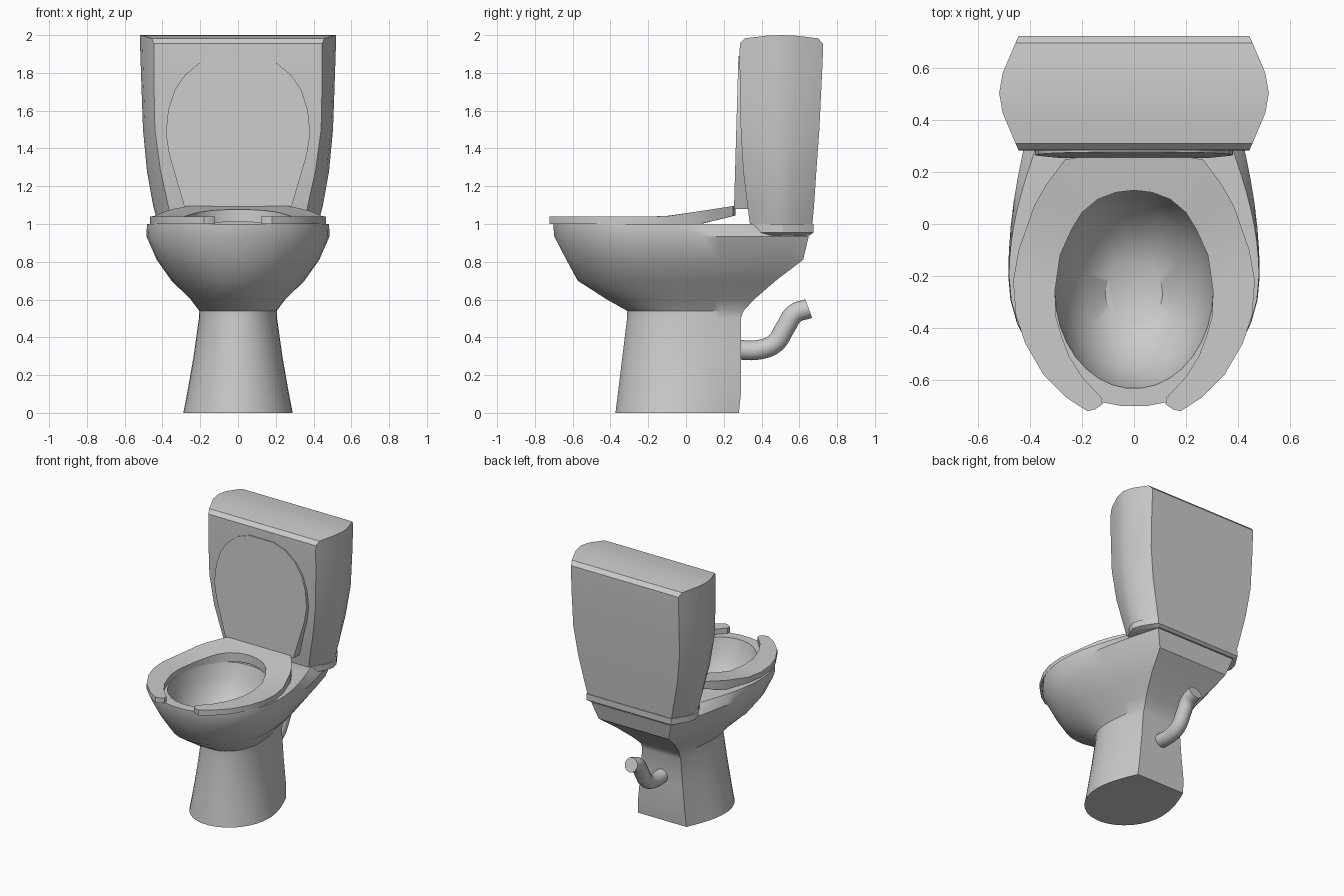
import bpy
from math import sin, cos, pi

if "Cube" in bpy.data.objects:
    bpy.data.objects.remove(bpy.data.objects["Cube"])


def make(name, verts, faces, angle=35):
    me = bpy.data.meshes.new(name)
    me.from_pydata(verts, [], faces)
    ob = bpy.data.objects.new(name, me)
    bpy.context.collection.objects.link(ob)
    bpy.ops.object.select_all(action='DESELECT')
    ob.select_set(True)
    bpy.context.view_layer.objects.active = ob
    bpy.ops.object.mode_set(mode='EDIT')
    bpy.ops.mesh.select_all(action='SELECT')
    bpy.ops.mesh.normals_make_consistent(inside=False)
    bpy.ops.object.mode_set(mode='OBJECT')
    bpy.ops.object.shade_smooth_by_angle(angle=angle * pi / 180)
    return ob


def loft(name, rings, strips=False, angle=35):
    """Bridge closed rings; cap the ends with one face, or with left-right strips."""
    n = len(rings[0])
    verts = [p for r in rings for p in r]
    faces = [(i * n + j, i * n + (j + 1) % n, (i + 1) * n + (j + 1) % n, (i + 1) * n + j)
             for i in range(len(rings) - 1) for j in range(n)]
    for b in (0, len(verts) - n):
        if strips:
            faces += [(b + j, b + j + 1, b + n - 2 - j, b + n - 1 - j) for j in range(n // 2 - 1)]
        else:
            faces.append(tuple(range(b, b + n)))
    return make(name, verts, faces, angle)


def mirrored(half):
    return half + [(-p[0],) + tuple(p[1:]) for p in reversed(half)]


# Bowl and pedestal: D-shaped sections outside, rounded sections inside
def section(z, front, back, w, bw, yc, rounded=False, n=9):
    half = []
    for k in range(n):
        a = k / n * pi / 2
        y = yc + (back - yc) * (cos(a) if rounded else 1 - k / n)
        half.append((bw + (w - bw) * sin(a), y, z))
    for k in range(n):
        a = k / (n - 0.5) * pi / 2
        half.append((w * cos(a), yc + (front - yc) * sin(a), z))
    return mirrored(half)


outer = [(0, -.375, .28, .29, .20, -.05), (.1, -.362, .29, .27, .195, -.05),
         (.3, -.338, .29, .235, .175, -.05), (.5, -.313, .29, .207, .16, -.05),
         (.54, -.312, .305, .205, .16, -.06), (.6, -.42, .36, .25, .19, -.09),
         (.7, -.575, .475, .352, .24, -.14), (.81, -.635, .62, .43, .29, -.18),
         (.935, -.70, .65, .485, .33, -.2), (1.0, -.705, .36, .482, .355, -.2)]
inner = [(1.0, -.635, .13, .305, .03, -.26), (.9, -.61, .10, .29, .03, -.26),
         (.8, -.56, .05, .25, .03, -.27), (.71, -.48, -.04, .19, .02, -.27),
         (.65, -.38, -.15, .11, .01, -.27)]
loft("bowl_and_pedestal", [section(*s) for s in outer] + [section(*s, rounded=True) for s in inner])


# Cistern: bulging sides, arched top
STEPS = (-1, -.88, -.35, 0, .35, .88, 1)


def tank_ring(z, front, back, corner, widest, arch=(0,) * 7):
    shape = (0, .16, .82, 1, .82, .16, 0)
    return mirrored([(corner + (widest - corner) * s, (front + back) / 2 + (back - front) / 2 * t, z + h)
                     for t, s, h in zip(STEPS, shape, arch)])


tank = [(.985, .34, .668, .345, .42), (1.1, .325, .678, .37, .45), (1.28, .303, .69, .41, .482),
        (1.5, .29, .706, .44, .503), (1.75, .285, .718, .445, .512), (1.9, .284, .725, .445, .517)]
top = tank_ring(1.955, .285, .725, .445, .52, (0, .028, .042, .045, .042, .028, 0))
loft("cistern", [tank_ring(*t) for t in tank] + [top], strips=True)

# Plate between the cistern and the bowl
loft("cistern_plate", [tank_ring(.94, .36, .655, .33, .40), tank_ring(.955, .34, .675, .35, .435),
                       tank_ring(1.0, .34, .675, .35, .435)], strips=True, angle=25)

# Seat: open-front ring whose rear lifts upward
edge_out = [(0, .262), (.14, .262), (.265, .25), (.34, .15), (.385, .07), (.445, -.1), (.466, -.22),
            (.456, -.35), (.42, -.46), (.35, -.58), (.26, -.67), (.18, -.722), (.15, -.715)]
edge_in = [(0, .13), (.07, .122), (.14, .095), (.2, .045), (.24, -.02), (.285, -.12), (.305, -.26),
           (.3, -.36), (.28, -.43), (.25, -.51), (.2, -.59), (.125, -.67), (.122, -.695)]


def clamp(v):
    return max(0, min(1, v))


def seat_ring(o, i):
    up = [1.04 + .055 * clamp((p[1] + .11) / .36) for p in (o, i)]
    low = [1.0 + .045 * clamp((p[1] - .08) / .18) for p in (o, i)]
    return [(*o, up[0]), (*i, up[1]), (*i, low[1]), (*o, low[0])]


half = [seat_ring(o, i) for o, i in zip(edge_out, edge_in)]
other = [[(-x, y, z) for x, y, z in r] for r in half[:0:-1]]
loft("seat", other + half)

# Lid leaning against the cistern
lid = mirrored([(.28, 1.08), (.33, 1.25), (.365, 1.37), (.382, 1.48), (.37, 1.6), (.335, 1.71),
                (.28, 1.79), (.2, 1.855), (.1, 1.89)])
loft("lid", [[(x, .254 + .029 * (z - 1.08), z) for x, z in lid],
             [(x, .335 - .045 * (z - 1.08), z) for x, z in lid]])

# Drain pipe at the back
cu = bpy.data.curves.new("drain_pipe", 'CURVE')
cu.dimensions = '3D'
cu.bevel_depth = .052
cu.bevel_resolution = 4
cu.resolution_u = 6
cu.use_fill_caps = True
path = [(.26, .335), (.39, .335), (.47, .368), (.525, .45), (.575, .525), (.65, .552)]
sp = cu.splines.new('BEZIER')
sp.bezier_points.add(len(path) - 1)
for bp, (y, z) in zip(sp.bezier_points, path):
    bp.co = (0, y, z)
    bp.handle_left_type = bp.handle_right_type = 'AUTO'
bpy.context.collection.objects.link(bpy.data.objects.new("drain_pipe", cu))
